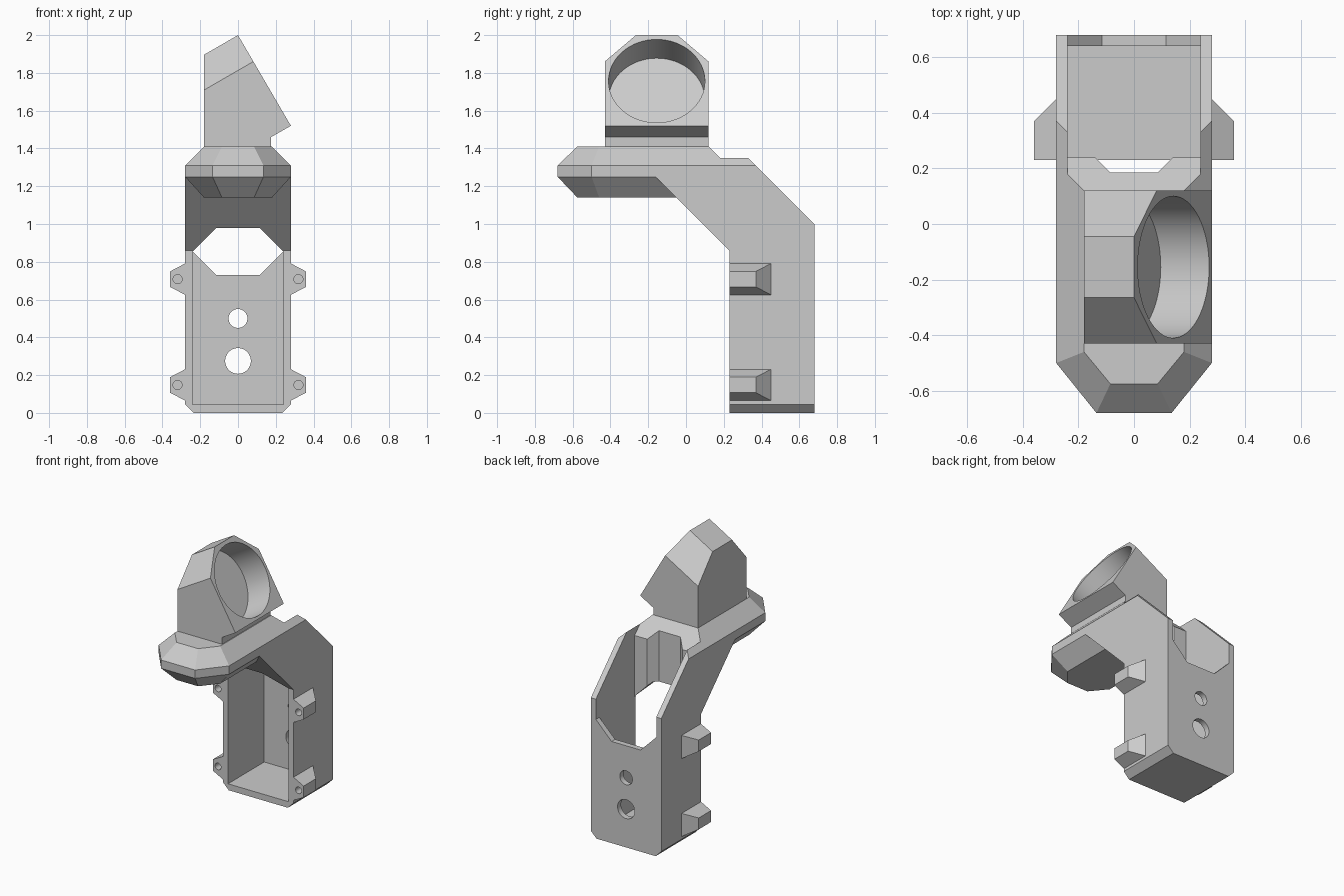
import bpy, bmesh, math
from mathutils import Matrix, Vector

cube = bpy.data.objects.get("Cube")
if cube:
    bpy.data.objects.remove(cube)

grey = bpy.data.materials.new("light_grey")
grey.use_nodes = True
COLOUR = (0.6, 0.6, 0.6, 1)
grey.diffuse_color = COLOUR
grey.node_tree.nodes["Principled BSDF"].inputs["Base Color"].default_value = COLOUR


def loft(name, rings):
    """Closed solid through rings of 3D points."""
    bm = bmesh.new()
    loops = [[bm.verts.new(p) for p in ring] for ring in rings]
    bm.faces.new(loops[0])
    bm.faces.new(loops[-1])
    n = len(loops[0])
    for a, b in zip(loops, loops[1:]):
        for i in range(n):
            bm.faces.new((a[i], a[(i + 1) % n], b[(i + 1) % n], b[i]))
    bmesh.ops.recalc_face_normals(bm, faces=bm.faces)
    mesh = bpy.data.meshes.new(name)
    bm.to_mesh(mesh)
    bm.free()
    mesh.materials.append(grey)
    obj = bpy.data.objects.new(name, mesh)
    bpy.context.collection.objects.link(obj)
    return obj


def prism(name, profile, axis, lo, hi):
    """Extrude a 2D profile along the named axis."""
    place = {"x": lambda p, t: (t, p[0], p[1]),
             "y": lambda p, t: (p[0], t, p[1]),
             "z": lambda p, t: (p[0], p[1], t)}[axis]
    return loft(name, [[place(p, t) for p in profile] for t in (lo, hi)])


def mirrored(half):
    """Complete a profile given by its +x half."""
    return half + [(-p[0], *p[1:]) for p in reversed(half)]


def rod(name, centre, direction, radius, length, sides=48):
    """Cylinder centred on a point along a direction."""
    turn = Vector(direction).to_track_quat("Z", "Y").to_matrix()
    circle = [(radius * math.cos(2 * math.pi * i / sides),
               radius * math.sin(2 * math.pi * i / sides)) for i in range(sides)]
    return loft(name, [[Vector(centre) + turn @ Vector((*c, t)) for c in circle]
                       for t in (-length / 2, length / 2)])


def combine(target, tool, operation="DIFFERENCE"):
    """Apply a boolean and discard the tool."""
    tool.hide_render = True
    mod = target.modifiers.new("combine", "BOOLEAN")
    mod.operation, mod.object, mod.solver = operation, tool, "EXACT"
    bpy.context.view_layer.objects.active = target
    bpy.ops.object.modifier_apply(modifier=mod.name)
    bpy.data.objects.remove(tool)


# Bent housing: side profile trimmed by the chamfered front section
body = prism("housing", [(.23, 0), (.68, 0), (.68, 1), (.27, 1.41), (-.16, 1.41),
                         (-.16, 1.25), (.23, .86)], "x", -.28, .28)
combine(body, prism("section", mirrored([(.235, 0), (.28, .045), (.28, 1.31), (.18, 1.41)]),
                    "y", -1, 1), "INTERSECT")

# Cavity, open front, cable passage and back notch
combine(body, prism("cavity", [(.24, .045), (.64, .045), (.64, 1.5), (.03, 1.5), (.24, 1.29)],
                    "x", -.24, .24))
combine(body, prism("front_opening", mirrored([(.24, .045), (.24, .85)]), "y", .15, .3))
combine(body, prism("passage", mirrored([(.115, .73), (.24, .855), (.115, .98)]), "y", -.1, .3))
combine(body, prism("back_notch", mirrored([(.115, .73), (.24, .855), (.24, 1.3)]), "y", .6, .8))
combine(body, prism("slot", mirrored([(.085, .185), (.195, .295)]), "z", .8, 1.5))
for z, r in ((.5, .05), (.275, .068)):
    combine(body, rod("back_hole", (0, .66, z), (0, 1, 0), r, .2))

# Faceted nose: small rings at top and bottom, wide band between
def nose_ring(z, wide, back):
    half = [(.135, -.68), (.28, -.5)] if wide else [(.085, -.575), (.18, -.46)]
    w = half[-1][0]
    return [(x, y, z) for x, y in mirrored(half + [(w, back)])]

nose = loft("nose", [nose_ring(1.14, False, -.05), nose_ring(1.25, True, -.16),
                     nose_ring(1.31, True, -.16), nose_ring(1.41, False, -.16)])

# Tilted socket block with trimmed upper corners and a round pocket
socket = prism("socket", [(-.18, 1.41), (-.18, 1.896), (0, 2), (.28, 1.52), (.175, 1.46),
                          (.175, 1.41)], "y", -.43, .12)
axis = Vector((math.cos(math.pi / 6), 0, math.sin(math.pi / 6)))
for side in (-1, 1):
    corner = [(0, -.155 + side * .11, 2), (0, -.155 + side * .44, 2),
              (.163, -.155 + side * .44, 1.72)]
    combine(socket, loft("corner_cut", [[Vector(p) + axis * t for p in corner]
                                        for t in (-.8, .5)]))
combine(socket, rod("pocket", Vector((.142, -.155, 1.757)), axis, .255, .4, 64))

# Four tapered screw lugs with blind holes
for side, word in ((1, "left"), (-1, "right")):
    for z, level in ((.148, "lower"), (.708, "upper")):
        lug = loft(f"{level}_{word}_lug", [
            [(side * x, y, z + dz) for y, dz in ((.23, -h), (back, -h), (back, h), (.23, h))]
            for x, back, h in ((.28, .45, .083), (.36, .37, .041))])
        combine(lug, rod("screw_hole", (side * .32, .23, z), (0, 1, 0), .024, .16, 24))

# Smooth the round bores, keep all other edges crisp
bpy.ops.object.select_all(action="DESELECT")
for obj in bpy.context.collection.objects:
    if obj.type == "MESH":
        obj.select_set(True)
        bpy.context.view_layer.objects.active = obj
bpy.ops.object.shade_smooth_by_angle(angle=math.radians(20))
